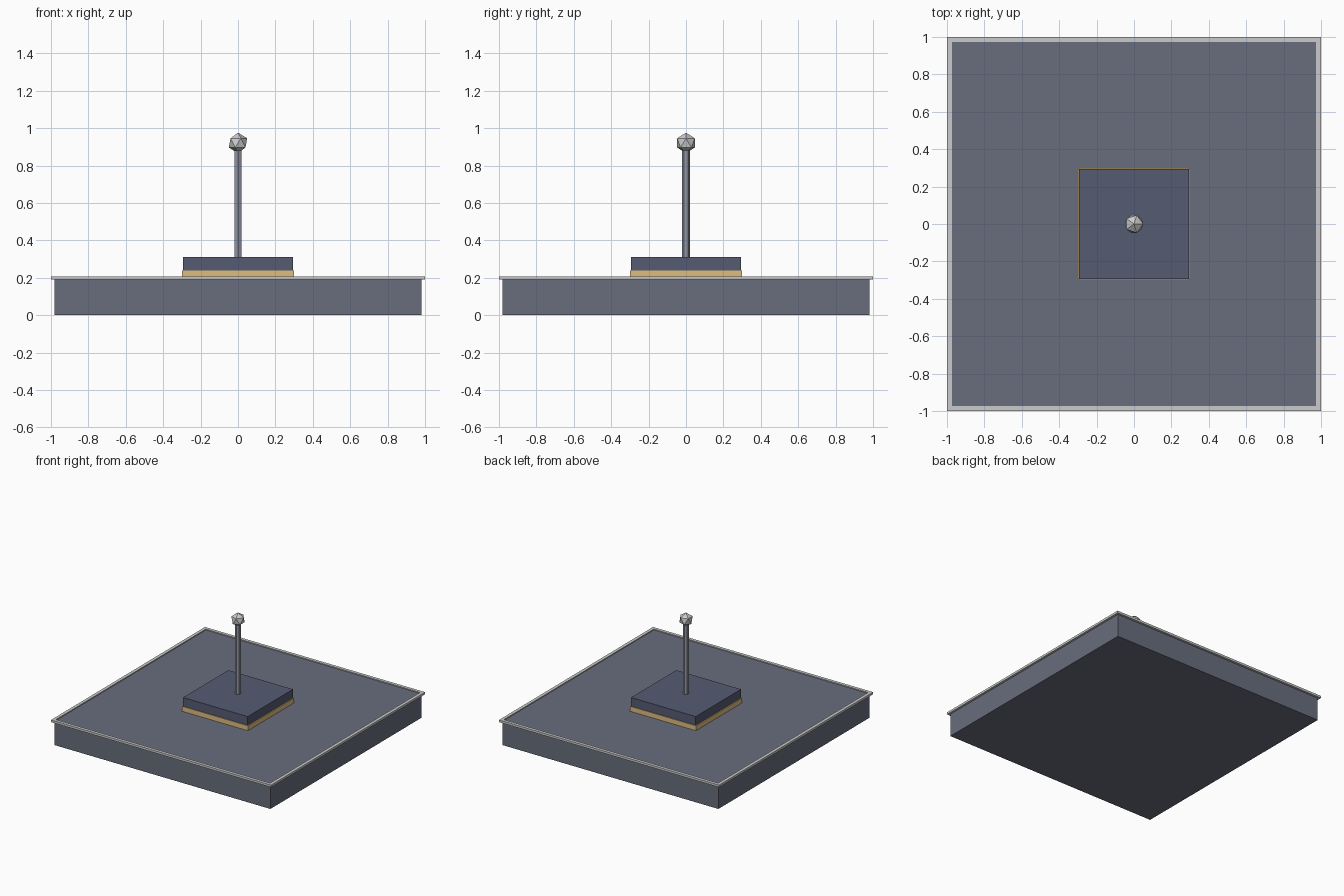
import bpy

if "Cube" in bpy.data.objects:
    bpy.data.objects.remove(bpy.data.objects["Cube"])


def material(name, rgb):
    m = bpy.data.materials.new(name)
    m.diffuse_color = (*rgb, 1)
    m.use_nodes = True
    m.node_tree.nodes["Principled BSDF"].inputs["Base Color"].default_value = m.diffuse_color
    return m


def box(name, lo, hi, mat=None):
    centre = [(a + b) / 2 for a, b in zip(lo, hi)]
    bpy.ops.mesh.primitive_cube_add(size=1, location=centre)
    o = bpy.context.object
    o.name = name
    o.scale = [b - a for a, b in zip(lo, hi)]
    bpy.ops.object.transform_apply(location=False, rotation=False, scale=True)
    if mat:
        o.data.materials.append(mat)
    return o


slate = material("slate", (0.14, 0.155, 0.205))
navy = material("navy", (0.09, 0.105, 0.17))
gold = material("gold", (0.73, 0.51, 0.22))
steel = material("steel", (0.3, 0.31, 0.37))

# Main slab
S = 0.982
box("roof_slab", (-S, -S, 0), (S, S, 0.2), slate)

# Trim bars around the top edge
I, Z0, Z1 = 0.974, 0.19, 0.208
for label, s in (("front", -1), ("back", 1)):
    a, b = sorted((s * I, s))
    box(label + "_trim", (-1, a, Z0), (1, b, Z1))
for label, s in (("left", -1), ("right", 1)):
    a, b = sorted((s * I, s))
    box(label + "_trim", (a, -I, Z0), (b, I, Z1))

# Stepped plinth
box("gold_band", (-0.3, -0.3, 0.2), (0.3, 0.3, 0.24), gold)
box("plinth_block", (-0.294, -0.294, 0.24), (0.294, 0.294, 0.312), navy)

# Six-sided mast with faceted ball finial
bpy.ops.mesh.primitive_cylinder_add(vertices=6, radius=0.022, depth=0.58, location=(0, 0, 0.6))
mast = bpy.context.object
mast.name = "mast"
mast.data.materials.append(steel)
bpy.ops.mesh.primitive_ico_sphere_add(subdivisions=1, radius=0.055, location=(0, 0, 0.921))
bpy.context.object.name = "finial"
